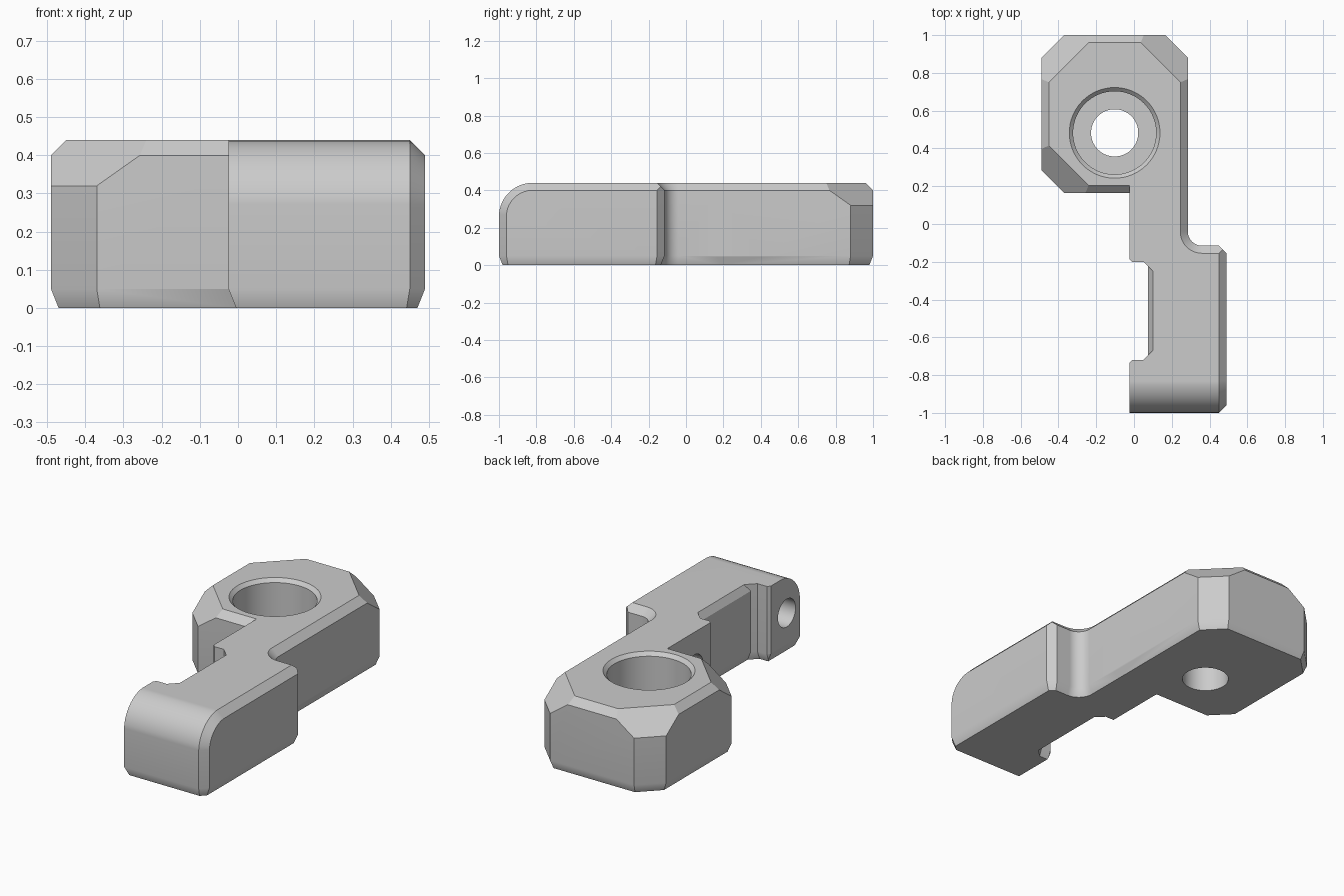
import bpy, bmesh
from math import sin, cos, pi, sqrt
from mathutils import Vector

if "Cube" in bpy.data.objects:
    bpy.data.objects.remove(bpy.data.objects["Cube"])

TOP, BEVEL, FOOT, FOOT_IN = 0.44, 0.04, 0.05, 0.02

grey = bpy.data.materials.new("plain_grey")
grey.use_nodes = True
GREY = (0.6, 0.6, 0.6, 1)
grey.diffuse_color = GREY
grey.node_tree.nodes["Principled BSDF"].inputs["Base Color"].default_value = GREY


def finish(bm, name):
    bmesh.ops.remove_doubles(bm, verts=bm.verts, dist=1e-5)
    bmesh.ops.recalc_face_normals(bm, faces=bm.faces)
    mesh = bpy.data.meshes.new(name)
    bm.to_mesh(mesh)
    bm.free()
    mesh.materials.append(grey)
    obj = bpy.data.objects.new(name, mesh)
    bpy.context.collection.objects.link(obj)
    return obj


def box(x0, x1, y0, y1):
    bm = bmesh.new()
    bmesh.ops.create_cube(bm, size=1)
    for v in bm.verts:
        v.co = (x0 if v.co.x < 0 else x1, y0 if v.co.y < 0 else y1, 0 if v.co.z < 0 else TOP)
    return bm


def cut(bm, normal, limit):
    """Keep only the part where normal . point <= limit."""
    n = Vector(normal)
    bmesh.ops.bisect_plane(bm, geom=bm.verts[:] + bm.edges[:] + bm.faces[:], dist=1e-5,
                           plane_co=n * (limit / n.length_squared), plane_no=n, clear_outer=True)
    bmesh.ops.holes_fill(bm, edges=[e for e in bm.edges if e.is_boundary])


def foot(bm, dx, dy, limit):
    """Steep chamfer round the bottom edge of one wall."""
    length = sqrt(dx * dx + dy * dy)
    cut(bm, (dx / length, dy / length, -FOOT_IN / FOOT), limit / length - FOOT_IN)


def loft(rings, name):
    """Skin a stack of (z, outline) rings and cap both ends."""
    bm = bmesh.new()
    loops = [[bm.verts.new((x, y, z)) for x, y in pts] for z, pts in rings]
    for a, b in zip(loops, loops[1:]):
        for i in range(len(a)):
            j = (i + 1) % len(a)
            bm.faces.new((a[i], a[j], b[j], b[i]))
    bm.faces.new(loops[0])
    bm.faces.new(loops[-1])
    return finish(bm, name)


def turned(profile, name, axis="Z", location=(0, 0, 0), steps=64):
    """Stack of (height, radius) circles along z, or along x when axis is X."""
    circle = [(cos(2 * pi * i / steps), sin(2 * pi * i / steps)) for i in range(steps)]
    obj = loft([(h, [(r * c, r * s) for c, s in circle]) for h, r in profile], name)
    for v in obj.data.vertices:
        p = v.co.copy()
        v.co = Vector(location) + (Vector((p.z, p.x, p.y)) if axis == "X" else p)
    return obj


def combine(target, other, operation):
    mod = target.modifiers.new(operation, "BOOLEAN")
    mod.operation, mod.object, mod.solver = operation, other, "EXACT"
    bpy.context.view_layer.objects.active = target
    bpy.ops.object.modifier_apply(modifier=mod.name)
    bpy.data.objects.remove(other)


# Eight-sided head with wide corner chamfers
X0, X1, Y0, Y1, CORNER = -0.49, 0.285, 0.165, 1.0, 0.12
bm = box(X0, X1, Y0, Y1)
for dx, dy, limit in ((-1, 0, -X0), (1, 0, X1), (0, 1, Y1), (0, -1, -Y0)):
    cut(bm, (dx, dy, 1), limit + TOP - BEVEL)
    foot(bm, dx, dy, limit)
for dx, dy, limit in ((-1, 1, Y1 - X0), (1, 1, X1 + Y1), (-1, -1, -X0 - Y0)):
    cut(bm, (dx, dy, 0), limit - CORNER)
    cut(bm, (dx, dy, sqrt(2)), limit - CORNER + sqrt(2) * (TOP - CORNER))
    foot(bm, dx, dy, limit - CORNER)
body = finish(bm, "lever_bracket")

# Tip block with a rounded front edge and a chamfer following it
LEFT, RIGHT, BACK, FRONT, ROUND = -0.025, 0.49, -0.115, -1.0, 0.18
bm = box(LEFT, RIGHT, FRONT, BACK)
cut(bm, (1, 1, 0), RIGHT + BACK - BEVEL)
cut(bm, (0, 1, 1), BACK + TOP - BEVEL)
STEPS = 12
for i in range(STEPS + 1):
    s, c = sin(pi / 2 * i / STEPS), cos(pi / 2 * i / STEPS)
    reach = -s * (FRONT + ROUND) + c * (TOP - ROUND) + ROUND
    if 0 < i < STEPS:
        cut(bm, (0, -s, c), reach)
    cut(bm, (1, -s, c), RIGHT - BEVEL + reach)
for dx, dy, limit in ((1, 0, RIGHT), (-1, 0, -LEFT), (0, -1, -FRONT), (0, 1, BACK),
                      (1, -1, RIGHT - FRONT - BEVEL), (1, 1, RIGHT + BACK - BEVEL)):
    foot(bm, dx, dy, limit)
tip = finish(bm, "tip_block")


# Neck with a concave fillet where it meets the tip
def neck_ring(inset, left_inset):
    r, left = 0.075 + inset, LEFT + left_inset
    arc = [(0.36 - r * sin(pi / 2 * i / STEPS), -0.04 - r * cos(pi / 2 * i / STEPS))
           for i in range(STEPS + 1)]
    return [(left, 0.4), (left, -0.3), (0.36, -0.3)] + arc + [(X1 - inset, 0.4)]


neck = loft([(0, neck_ring(FOOT_IN, FOOT_IN)), (FOOT, neck_ring(0, 0)),
             (TOP - BEVEL, neck_ring(0, 0)), (TOP, neck_ring(BEVEL, 0))], "neck")
combine(body, neck, "UNION")
combine(body, tip, "UNION")


# Side notch with flared upper and lower edges
def notch_ring(half, wall):
    pts = [(-0.11, half + 0.1), (-0.01, half), (0.05, half), (wall, half + 0.05 - wall)]
    return [(x, -0.46 + y) for x, y in pts] + [(x, -0.46 - y) for x, y in reversed(pts)]


notch = loft([(-0.1, notch_ring(0.28, 0.095)), (0, notch_ring(0.28, 0.095)),
              (FOOT, notch_ring(0.26, 0.075)), (TOP - BEVEL, notch_ring(0.26, 0.075)),
              (TOP + BEVEL, notch_ring(0.26, 0.125))], "notch_cutter")
combine(body, notch, "DIFFERENCE")

# Stepped bolt hole through the head
bolt = turned([(-0.1, 0.125), (0.16, 0.125), (0.16, 0.22), (TOP - 0.02, 0.22),
               (TOP, 0.24), (TOP + 0.1, 0.24)], "bolt_cutter", location=(-0.1025, 0.4825, 0))
combine(body, bolt, "DIFFERENCE")

# Blind pin holes on each side of the notch
for y in (-0.88, -0.04):
    pin = turned([(-0.1, 0.08), (0.2, 0.08)], "pin_cutter", "X", (0, y, 0.23), 40)
    combine(body, pin, "DIFFERENCE")

# Smooth rounds, crisp chamfers
bpy.ops.object.select_all(action="DESELECT")
body.select_set(True)
bpy.context.view_layer.objects.active = body
bpy.ops.object.shade_smooth_by_angle(angle=pi / 6)
body.modifiers.new("even_shading", "WEIGHTED_NORMAL").keep_sharp = True
